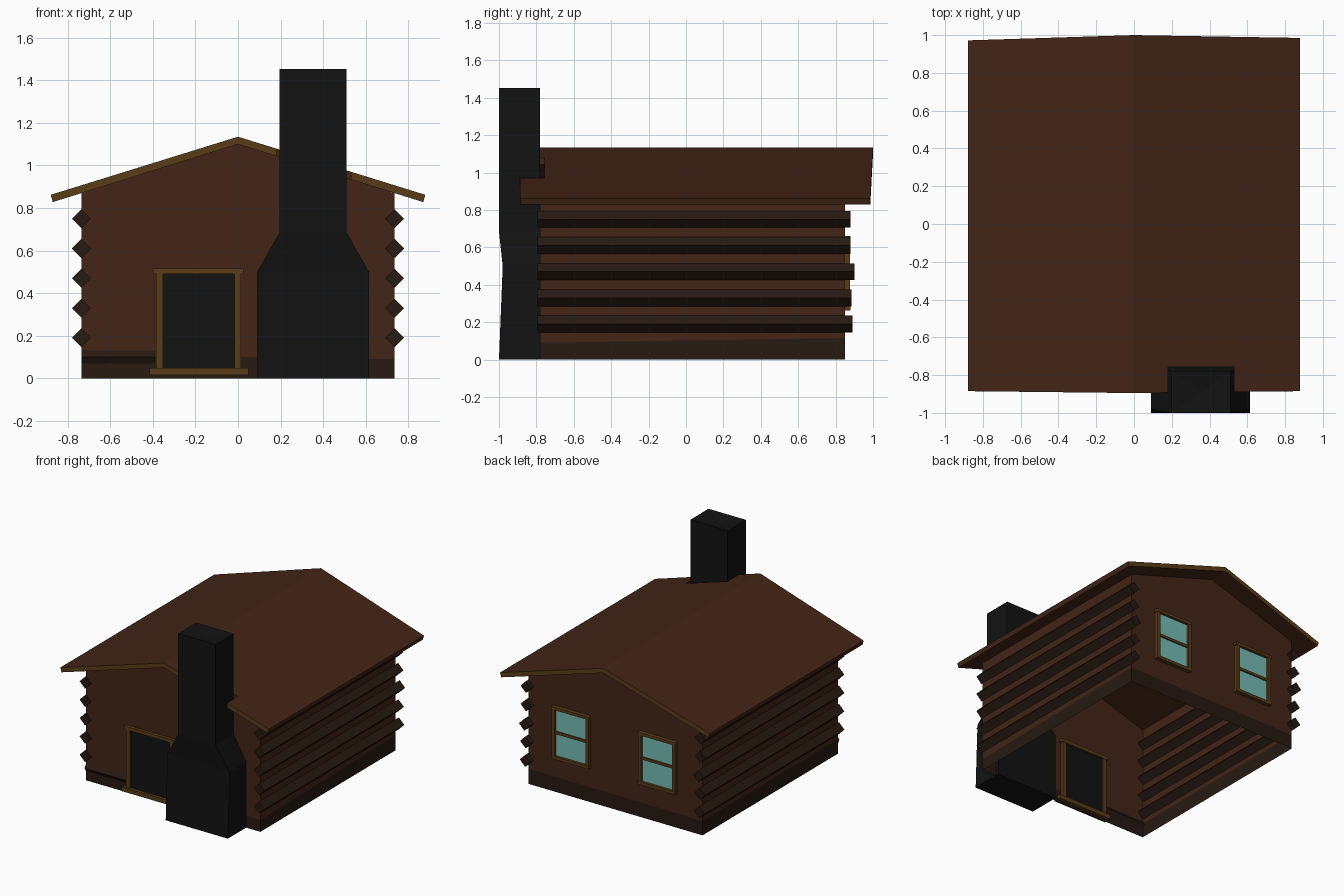
import bpy, bmesh

if "Cube" in bpy.data.objects:
    bpy.data.objects.remove(bpy.data.objects["Cube"])


def mat(name, rgb):
    m = bpy.data.materials.new(name)
    m.diffuse_color = (*rgb, 1)
    m.use_nodes = True
    m.node_tree.nodes["Principled BSDF"].inputs["Base Color"].default_value = m.diffuse_color
    return m


WOOD = mat("wood", (0.055, 0.018, 0.008))
DARK = mat("dark_wood", (0.020, 0.010, 0.006))
TRIM = mat("trim", (0.10, 0.045, 0.009))
BLACK = mat("black", (0.006, 0.006, 0.006))
GLASS = mat("glass", (0.18, 0.50, 0.46))


def mesh(name, verts, faces, *mats, fix=True):
    bm = bmesh.new()
    vs = [bm.verts.new(v) for v in verts]
    for f in faces:
        bm.faces.new([vs[i] for i in f])
    if fix:
        bmesh.ops.recalc_face_normals(bm, faces=bm.faces[:])
    me = bpy.data.meshes.new(name)
    bm.to_mesh(me)
    bm.free()
    ob = bpy.data.objects.new(name, me)
    for m in mats:
        me.materials.append(m)
    bpy.context.collection.objects.link(ob)
    return ob


def loft(name, rings, *mats, caps=True):
    """Join equal-length closed rings of points with side faces."""
    n = len(rings[0])
    faces = [(r * n + i, r * n + (i + 1) % n, (r + 1) * n + (i + 1) % n, (r + 1) * n + i)
             for r in range(len(rings) - 1) for i in range(n)]
    if caps:
        faces += [tuple(range(n)), tuple(range((len(rings) - 1) * n, len(rings) * n))]
    return mesh(name, [p for ring in rings for p in ring], faces, *mats)


def rect(x0, x1, y0, y1, z):
    return [(x0, y0, z), (x1, y0, z), (x1, y1, z), (x0, y1, z)]


def box(name, x0, x1, y0, y1, z0, z1, m):
    return loft(name, [rect(x0, x1, y0, y1, z0), rect(x0, x1, y0, y1, z1)], m)


W, YF, YB = 0.735, -0.78, 0.85

# Base band, slightly uneven along its top, open below
low = rect(-W, W, YF, YB, 0)
top = [(x, y, z) for (x, y, _), z in zip(low, (0.11, 0.09, 0.115, 0.11))]
loft("base_band", [low, top], DARK, caps=False)

# Single-skin walls with gable ends
eaves = [(x, y, 0.87) for x, y, _ in low]
mesh("walls", top + eaves + [(0, YF, 1.105), (0, YB, 1.105)],
     [(0, 1, 5, 8, 4), (1, 2, 6, 5), (2, 3, 7, 9, 6), (3, 0, 4, 7)], WOOD)

# Diamond-section logs on both sides
for side, s in (("right", 1), ("left", -1)):
    for i, back in enumerate((0.89, 0.885, 0.9, 0.88, 0.88)):
        z, r = 0.19 + 0.14 * i, 0.045
        loft(f"log_{side}_{i + 1}",
             [[(s * (W + r * a), y, z + r * b) for a, b in ((1, 0), (0, 1), (-1, 0), (0, -1))]
              for y in (-0.795, back)], DARK)

# Short log beside the door
loft("front_log", [[(x, YF + a, 0.1 + b) for a, b in ((-0.02, 0), (0, 0.03), (0.02, 0), (0, -0.03))]
                   for x in (-W, -0.39)], DARK)

# Roof slab: ridge reaches further than the eaves, notched for the chimney
section = [(-0.88, 0.862), (0, 1.135), (0.88, 0.862), (0.87, 0.828), (0, 1.1), (-0.87, 0.828)]
yf, yb = (-0.885, -0.895, -0.885), (0.972, 1.0, 0.985)
ends = [[(x, ys[0 if x < 0 else 2 if x > 0 else 1], z) for x, z in section] for ys in (yf, yb)]
roof = loft("roof", ends, WOOD, TRIM, caps=False)
bm = bmesh.new()
bm.from_mesh(roof.data)
bm.verts.ensure_lookup_table()
for k in (0, 6):
    for q in ((0, 1, 4, 5), (1, 2, 3, 4)):
        bm.faces.new([bm.verts[k + i] for i in q]).material_index = 1
bmesh.ops.recalc_face_normals(bm, faces=bm.faces[:])
bm.to_mesh(roof.data)
bm.free()
cutter = box("roof_notch_cutter", 0.18, 0.53, -1.5, -0.757, 0.5, 1.5, WOOD)
cutter.hide_render = True
cutter.hide_viewport = True
mod = roof.modifiers.new("notch", "BOOLEAN")
mod.operation, mod.solver, mod.object = "DIFFERENCE", "EXACT", cutter

# Chimney with wide hearth, shoulders and slightly sunken top
chimney = loft("chimney", [rect(0.09, 0.615, -1.0, -0.75, 0), rect(0.09, 0.615, -0.98, -0.75, 0.5),
                           rect(0.195, 0.51, -1.0, -0.78, 0.685), rect(0.195, 0.51, -1.0, -0.78, 1.452)], BLACK)
bm = bmesh.new()
bm.from_mesh(chimney.data)
cap = max(bm.faces, key=lambda f: f.calc_center_median().z)
for v in bmesh.ops.poke(bm, faces=[cap])["verts"]:
    v.co.z = 1.43
bm.to_mesh(chimney.data)
bm.free()

# Door and frame, showing on both sides of the wall
box("door", -0.36, -0.01, -0.788, -0.772, 0.04, 0.5, BLACK)
box("door_post_left", -0.385, -0.353, -0.8, -0.76, 0.03, 0.495, TRIM)
box("door_post_right", -0.017, 0.015, -0.8, -0.76, 0.03, 0.495, TRIM)
box("door_lintel", -0.4, 0.027, -0.803, -0.757, 0.49, 0.515, TRIM)
box("door_sill", -0.415, 0.05, -0.81, -0.75, 0.015, 0.048, TRIM)

# Two sash windows in the back wall
for side, c in (("right", 0.365), ("left", -0.365)):
    n = f"window_{side}_"
    box(n + "glass", c - 0.14, c + 0.14, 0.84, 0.86, 0.28, 0.645, GLASS)
    for tag, s in (("a", -1), ("b", 1)):
        e = sorted((c + s * 0.13, c + s * 0.155))
        box(n + "jamb_" + tag, *e, 0.835, 0.878, 0.27, 0.65, TRIM)
    box(n + "sill", c - 0.16, c + 0.16, 0.83, 0.88, 0.262, 0.285, TRIM)
    box(n + "head", c - 0.16, c + 0.16, 0.83, 0.88, 0.638, 0.66, TRIM)
    box(n + "rail", c - 0.13, c + 0.13, 0.838, 0.87, 0.452, 0.472, TRIM)
